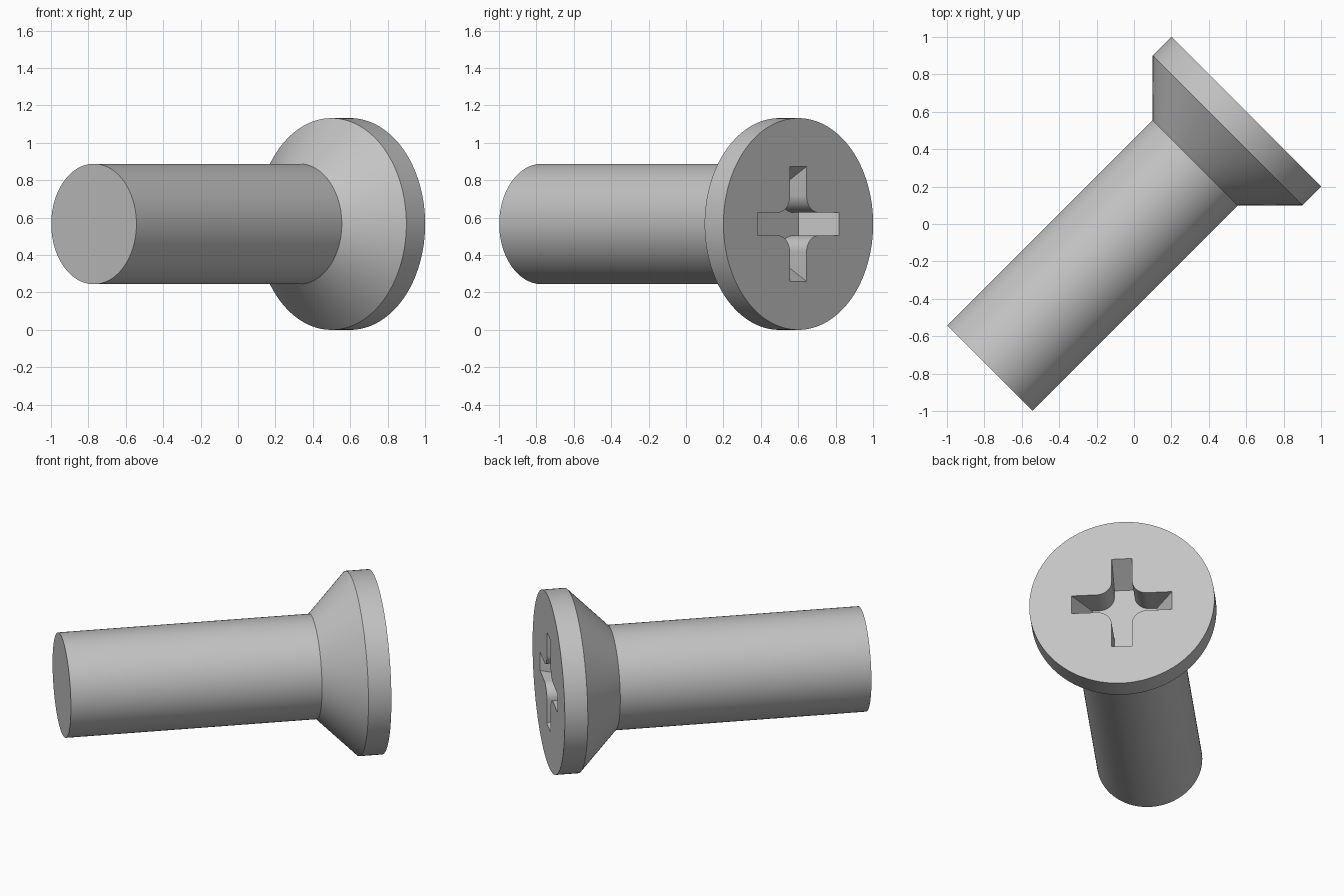
import bpy, bmesh
from math import sin, cos, pi, sqrt
from mathutils import Matrix, Vector

cube = bpy.data.objects.get("Cube")
if cube:
    bpy.data.objects.remove(cube, do_unlink=True)

SEGMENTS = 128
HEAD_R, SHANK_R = 0.566, 0.322
TAIL, NECK, RIM, FACE = -1.09, 0.463, 0.707, 0.849   # stations along the axis
ARM, HALF_W, FILLET = 0.307, 0.062, 0.09             # cross recess
DEPTH, TAPER = 0.195, 0.11

# Local z is the screw axis, local y stays upright
axis = Vector((1, 1, 0)).normalized()
up = Vector((0, 0, 1))
frame = Matrix((up.cross(axis), up, axis)).transposed().to_4x4()
frame = Matrix.Translation((0, 0, HEAD_R)) @ frame

steel = bpy.data.materials.new("steel_grey")
steel.use_nodes = True
grey = (0.55, 0.55, 0.55, 1)
steel.diffuse_color = grey
steel.node_tree.nodes["Principled BSDF"].inputs["Base Color"].default_value = grey


def loft(name, loops):
    """Closed solid through a stack of matching point loops."""
    bm = bmesh.new()
    rings = [[bm.verts.new(p) for p in loop] for loop in loops]
    n = len(rings[0])
    for low, high in zip(rings, rings[1:]):
        for i in range(n):
            j = (i + 1) % n
            bm.faces.new((low[i], low[j], high[j], high[i]))
    bm.faces.new(rings[0][::-1])
    bm.faces.new(rings[-1])
    bmesh.ops.recalc_face_normals(bm, faces=bm.faces)
    bm.transform(frame)
    mesh = bpy.data.meshes.new(name)
    bm.to_mesh(mesh)
    bm.free()
    mesh.materials.append(steel)
    obj = bpy.data.objects.new(name, mesh)
    bpy.context.collection.objects.link(obj)
    return obj


def circle(r, z):
    return [(r * cos(2 * pi * i / SEGMENTS), r * sin(2 * pi * i / SEGMENTS), z)
            for i in range(SEGMENTS)]


def cross(reach, z):
    """Four-armed outline with rounded inner corners."""
    c = HALF_W + FILLET
    quarter = [(reach, -HALF_W), (reach, HALF_W)]
    for i in range(13):
        a = -pi / 2 - i / 12 * pi / 2
        quarter.append((c + FILLET * cos(a), c + FILLET * sin(a)))
    points = []
    for k in range(4):
        turn = Matrix.Rotation(k * pi / 2, 3, 'Z')
        points += [turn @ Vector((x, y, z)) for x, y in quarter]
    return points


# Shank, countersunk cone and rim as one turned body
screw = loft("countersunk_screw", [circle(SHANK_R, TAIL), circle(SHANK_R, NECK),
                                   circle(HEAD_R, RIM), circle(HEAD_R, FACE)])

# Drive recess with a flat floor and sloping arm ends
over = 0.05
slope = TAPER / DEPTH
cutter = loft("recess_cutter", [cross(ARM - TAPER, FACE - DEPTH),
                                cross(ARM + over * slope, FACE + over)])
cut = screw.modifiers.new("drive_recess", 'BOOLEAN')
cut.operation = 'DIFFERENCE'
cut.solver = 'EXACT'
cut.object = cutter

bpy.ops.object.select_all(action='DESELECT')
screw.select_set(True)
bpy.context.view_layer.objects.active = screw
bpy.ops.object.modifier_apply(modifier=cut.name)
bpy.data.objects.remove(cutter, do_unlink=True)
bpy.ops.object.shade_smooth_by_angle(angle=pi / 6)
